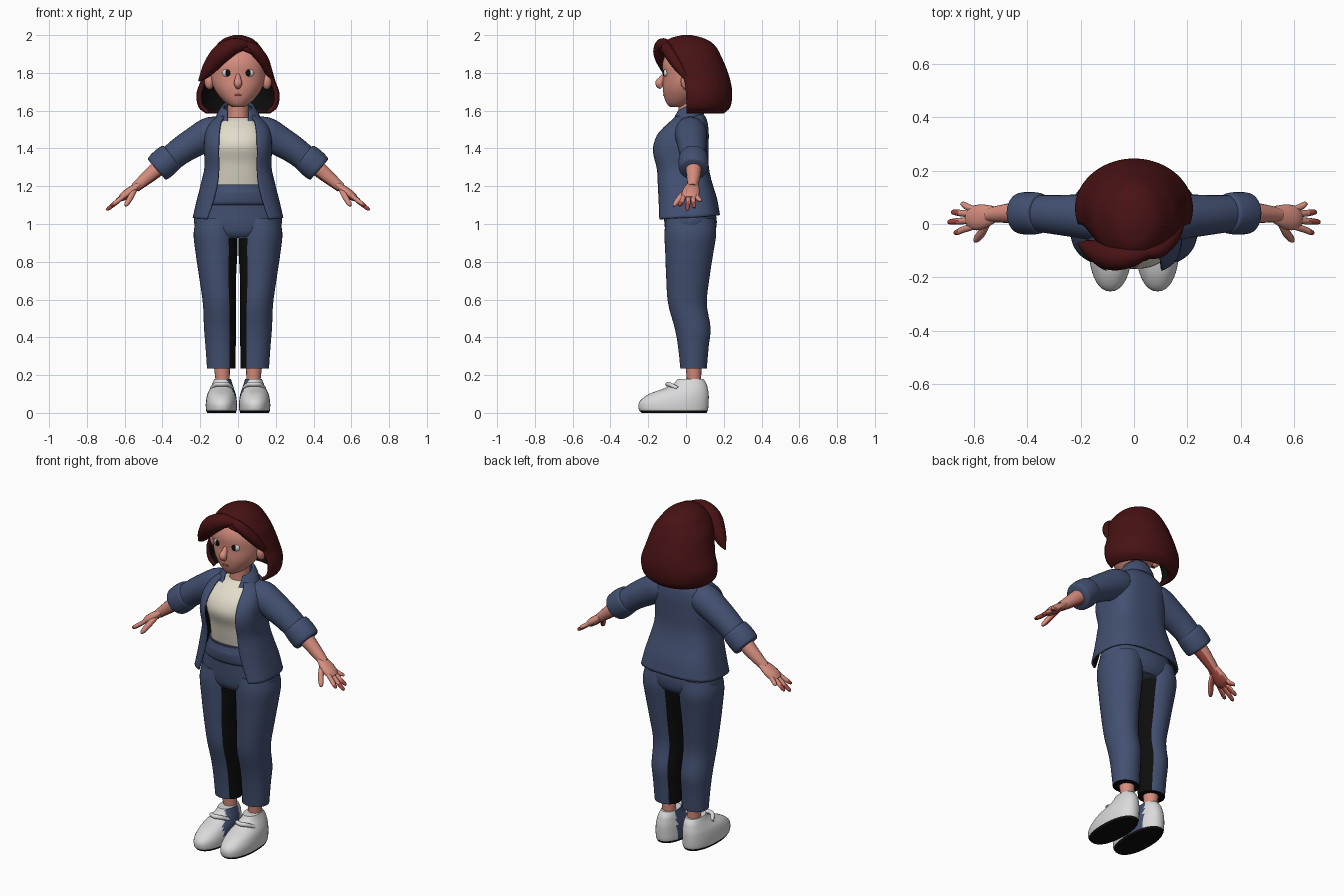
import bpy, bmesh
from math import sin, cos, pi, radians
from mathutils import Vector, Matrix

cube = bpy.data.objects.get("Cube")
if cube:
    bpy.data.objects.remove(cube)


def material(name, r, g, b):
    m = bpy.data.materials.new(name)
    m.use_nodes = True
    m.diffuse_color = (r, g, b, 1)
    m.node_tree.nodes["Principled BSDF"].inputs["Base Color"].default_value = (r, g, b, 1)
    return m


navy = material("navy_cloth", .055, .08, .165)
auburn = material("auburn_hair", .065, .006, .007)
skin = material("skin", .68, .27, .21)
flush = material("flushed_skin", .38, .07, .05)
white = material("shoe_white", .7, .7, .71)
cream = material("cream_shirt", .77, .72, .6)
black = material("black", .004, .004, .004)


def finish(name, bm, mats, rule=None, mirror=False, shell=0):
    """Turn a bmesh into a shaded object, painted by a rule on face centre and normal."""
    bmesh.ops.remove_doubles(bm, verts=bm.verts, dist=1e-5)
    bm.normal_update()
    if rule:
        for f in bm.faces:
            f.material_index = int(rule(f.calc_center_median(), f.normal))
    me = bpy.data.meshes.new(name)
    bm.to_mesh(me)
    bm.free()
    for m in mats:
        me.materials.append(m)
    ob = bpy.data.objects.new(name, me)
    bpy.context.collection.objects.link(ob)
    for other in bpy.context.selected_objects:
        other.select_set(False)
    ob.select_set(True)
    bpy.context.view_layer.objects.active = ob
    bpy.ops.object.shade_smooth_by_angle(angle=radians(45))
    if shell:
        s = ob.modifiers.new("cloth", "SOLIDIFY")
        s.thickness, s.offset, s.material_offset = shell, -1, 1
    if mirror:
        ob.modifiers.new("mirror", "MIRROR")
    return ob


def spline(rows, n=4):
    """Smooth curve through rows of numbers."""
    rows = [Vector(r) for r in rows]
    out = []
    for i in range(len(rows) - 1):
        b, c = rows[i], rows[i + 1]
        a, d = rows[max(i - 1, 0)], rows[min(i + 2, len(rows) - 1)]
        for k in range(n):
            t = k / n
            out.append(b + (c - a) * t / 2 + (a * 2 - b * 5 + c * 4 - d) * t * t / 2
                       + (b * 3 - a - c * 3 + d) * t ** 3 / 2)
    return out + [rows[-1]]


def bridge(rings, closed, caps):
    bm = bmesh.new()
    grid = [[bm.verts.new(p) for p in ring] for ring in rings]
    n = len(grid[0])
    for lo, hi in zip(grid, grid[1:]):
        for j in range(n if closed else n - 1):
            k = (j + 1) % n
            bm.faces.new((lo[j], lo[k], hi[k], hi[j]))
    if "b" in caps:
        bm.faces.new(grid[0][::-1])
    if "t" in caps:
        bm.faces.new(grid[-1])
    return bm


def stack(name, rows, mats, gaps=None, p=1, tilt=0, caps="bt", seg=40, **kw):
    """Loft of level rings (height, half width, front y, back y, centre x), optionally open in front."""
    rows = [tuple(r) + (0,) * (5 - len(r)) for r in rows]
    gaps = gaps or [0] * len(rows)
    closed = not any(gaps)
    rings = []
    for z, w, yf, yb, cx, gap in spline([r + (g,) for r, g in zip(rows, gaps)]):
        g = radians(max(gap, 0))
        ring = []
        for j in range(seg):
            a = g + (2 * pi - 2 * g) * j / (seg if closed else seg - 1)
            s, c = sin(a), cos(a)
            ex = abs(s) ** p * (1 if s > 0 else -1)
            ey = abs(c) ** p * (1 if c > 0 else -1)
            ring.append(Vector((cx + w * ex, (yf + yb) / 2 - (yb - yf) / 2 * ey, z - tilt * c)))
        rings.append(ring)
    return finish(name, bridge(rings, closed, caps), mats, **kw)


def tube(name, rows, mats, flat=1, seg=16, **kw):
    """Loft along a path of (x, y, z, radius)."""
    pts = spline(rows)
    rings = []
    for i, q in enumerate(pts):
        d = (pts[min(i + 1, len(pts) - 1)] - pts[max(i - 1, 0)]).xyz.normalized()
        side = Vector((0, 1, 0))
        side = (side - d * d.dot(side)).normalized()
        up = d.cross(side)
        rings.append([q.xyz + (side * cos(a) * flat + up * sin(a)) * q.w
                      for a in (2 * pi * j / seg for j in range(seg))])
    return finish(name, bridge(rings, True, "bt"), mats, **kw)


def blob(name, at, size, mats, **kw):
    bm = bmesh.new()
    bmesh.ops.create_uvsphere(bm, u_segments=20, v_segments=12, radius=1,
                              matrix=Matrix.Translation(at) @ Matrix.Diagonal((*size, 1)))
    return finish(name, bm, mats, **kw)


# Head and face
stack("head", [(1.62, .03, -.085, 0), (1.635, .058, -.1, .03), (1.67, .095, -.115, .08),
               (1.72, .128, -.123, .11), (1.78, .145, -.122, .13), (1.85, .145, -.125, .14),
               (1.91, .12, -.1, .13), (1.95, .07, -.05, .1)], [skin])
tube("neck", [(0, .02, 1.52, .06), (0, .017, 1.59, .055), (0, .015, 1.67, .058)], [skin])
tube("nose", [(0, -.112, 1.795, .009), (0, -.13, 1.765, .017), (0, -.141, 1.743, .022),
              (0, -.128, 1.722, .012)], [skin])
blob("mouth", (0, -.115, 1.683), (.02, .006, .006), [flush])
blob("ear", (.152, 0, 1.755), (.026, .028, .043), [skin], mirror=True)
blob("eye", (.057, -.106, 1.8), (.027, .013, .022), [white], mirror=True)
blob("pupil", (.054, -.113, 1.8), (.015, .011, .018), [black], mirror=True)

# Bobbed hair, open around the face, with two swept locks
stack("hair", [(1.585, .17, -.1, .2), (1.62, .21, -.12, .235), (1.69, .22, -.13, .245),
               (1.76, .197, -.13, .235), (1.83, .177, -.135, .212), (1.88, .16, -.14, .19),
               (1.925, .13, -.145, .168), (1.96, .102, -.115, .138), (1.985, .068, -.08, .09),
               (2, .02, -.02, .03)],
      [auburn, black], gaps=[72, 72, 72, 70, 58, 45, 14, 0, 0, 0], caps="t", shell=.02)
tube("swept_lock", [(.05, -.105, 1.945, .022), (-.02, -.122, 1.942, .043), (-.09, -.122, 1.9, .05),
                    (-.145, -.1, 1.835, .04), (-.178, -.085, 1.79, .025),
                    (-.208, -.075, 1.758, .004)], [auburn])
tube("side_lock", [(.035, -.105, 1.95, .02), (.085, -.1, 1.925, .03), (.13, -.065, 1.87, .03),
                   (.16, -.025, 1.81, .022), (.18, .01, 1.76, .008)], [auburn])

# Shirt and open jacket
stack("shirt", [(1.16, .15, -.105, .1), (1.25, .145, -.125, .1), (1.33, .145, -.142, .1),
                (1.41, .15, -.168, .1), (1.48, .145, -.145, .1), (1.54, .11, -.088, .09),
                (1.565, .075, -.05, .07)], [cream], p=.85)
stack("jacket", [(1.035, .24, -.165, .18), (1.12, .22, -.16, .165), (1.22, .195, -.16, .135),
                 (1.3, .178, -.165, .12), (1.4, .18, -.187, .12), (1.48, .175, -.165, .12),
                 (1.54, .148, -.11, .11), (1.58, .09, -.07, .085)],
      [navy, black], gaps=[36, 30, 26, 27, 27, 27, 31, 48], p=.7, tilt=.012, caps="",
      seg=56, shell=.01)
stack("collar", [(1.555, .122, -.09, .1), (1.59, .107, -.075, .095), (1.625, .082, -.06, .08)],
      [navy, navy], gaps=[24, 32, 44], tilt=.03, caps="", shell=.012)

# Sleeves with rolled cuffs
tube("sleeve", [(.06, .02, 1.49, .07), (.14, .025, 1.483, .085), (.22, .03, 1.44, .08),
                (.3, .035, 1.39, .073), (.37, .04, 1.335, .068)], [navy], seg=28, mirror=True)
tube("cuff", [(.348, .04, 1.361, .066), (.355, .04, 1.355, .076), (.39, .04, 1.325, .08),
              (.422, .04, 1.296, .077), (.431, .04, 1.288, .068)], [navy], seg=28, mirror=True)


# Arms and hands: undersides and fingertips are redder
def ruddy(c, n):
    return c.x > .66 or n.z < -.6


tube("forearm", [(.4, .04, 1.315, .045), (.47, .04, 1.255, .037), (.545, .034, 1.192, .026)],
     [skin, flush], rule=ruddy, mirror=True)
tube("palm", [(.525, .036, 1.208, .017), (.565, .028, 1.176, .024), (.6, .022, 1.15, .024),
              (.622, .02, 1.134, .016)], [skin, flush], flat=1.9, rule=ruddy, mirror=True)
tips = [("index", -.008, -.032, .672), ("middle", .014, .008, .695),
        ("ring", .036, .044, .682), ("little", .054, .074, .647)]
for finger, y0, y1, x in tips:
    z = 1.74 - x * .96
    tube(finger + "_finger", [(.595, y0, 1.155, .012), ((x + .6) / 2, (y0 + y1) / 2, z / 2 + .575, .0125),
                              (x - .008, y1, z + .008, .01), (x, y1, z, .004)],
         [skin, flush], seg=10, rule=ruddy, mirror=True)
tube("thumb", [(.548, .01, 1.18, .015), (.568, -.03, 1.142, .016), (.588, -.056, 1.108, .013),
               (.595, -.066, 1.095, .005)], [skin, flush], seg=10, rule=ruddy, mirror=True)

# Trousers with dark inner legs and a waistband
stack("trouser_hips", [(.93, .15, -.09, .135), (.96, .21, -.108, .155), (1.01, .233, -.115, .163),
                       (1.06, .222, -.117, .155), (1.14, .185, -.122, .125),
                       (1.21, .16, -.13, .107)], [navy])
stack("waistband", [(1.1, .19, -.122, .12), (1.115, .195, -.136, .125), (1.16, .175, -.142, .118),
                    (1.18, .168, -.138, .112), (1.205, .162, -.132, .108)], [navy])
stack("trouser_leg", [(.235, .075, -.03, .11, .089), (.35, .08, -.042, .12, .092),
                      (.45, .085, -.06, .13, .095), (.58, .088, -.095, .11, .098),
                      (.72, .098, -.105, .125, .108), (.85, .111, -.11, .145, .114),
                      (.95, .117, -.114, .16, .118), (1.03, .11, -.105, .15, .11)],
      [navy, black], rule=lambda c, n: (n.x < -.6 and c.z < .93) or n.z < -.9, mirror=True)

# Ankles and shoes with black soles and a blue inner panel
tube("ankle", [(.08, .042, .12, .038), (.082, .042, .18, .038), (.085, .04, .26, .044)],
     [skin], mirror=True)


def shoe_paint(c, n):
    if c.z < .014:
        return 1
    return 2 if n.x < -.6 and -.11 < c.y < .05 else 0


stack("shoe", [(0, .076, -.235, .108, .088), (.02, .082, -.25, .117, .088), (.06, .082, -.246, .12, .088),
               (.1, .075, -.195, .12, .087), (.13, .063, -.115, .115, .085),
               (.155, .053, -.065, .108, .083), (.18, .044, -.045, .092, .082)],
      [white, black, navy], p=.9, rule=shoe_paint, mirror=True)
tube("shoe_strap", [(.03, -.045, .13, .01), (.055, -.085, .15, .012), (.085, -.098, .152, .012),
                    (.115, -.085, .15, .012), (.14, -.045, .13, .01)], [white], seg=10, mirror=True)
